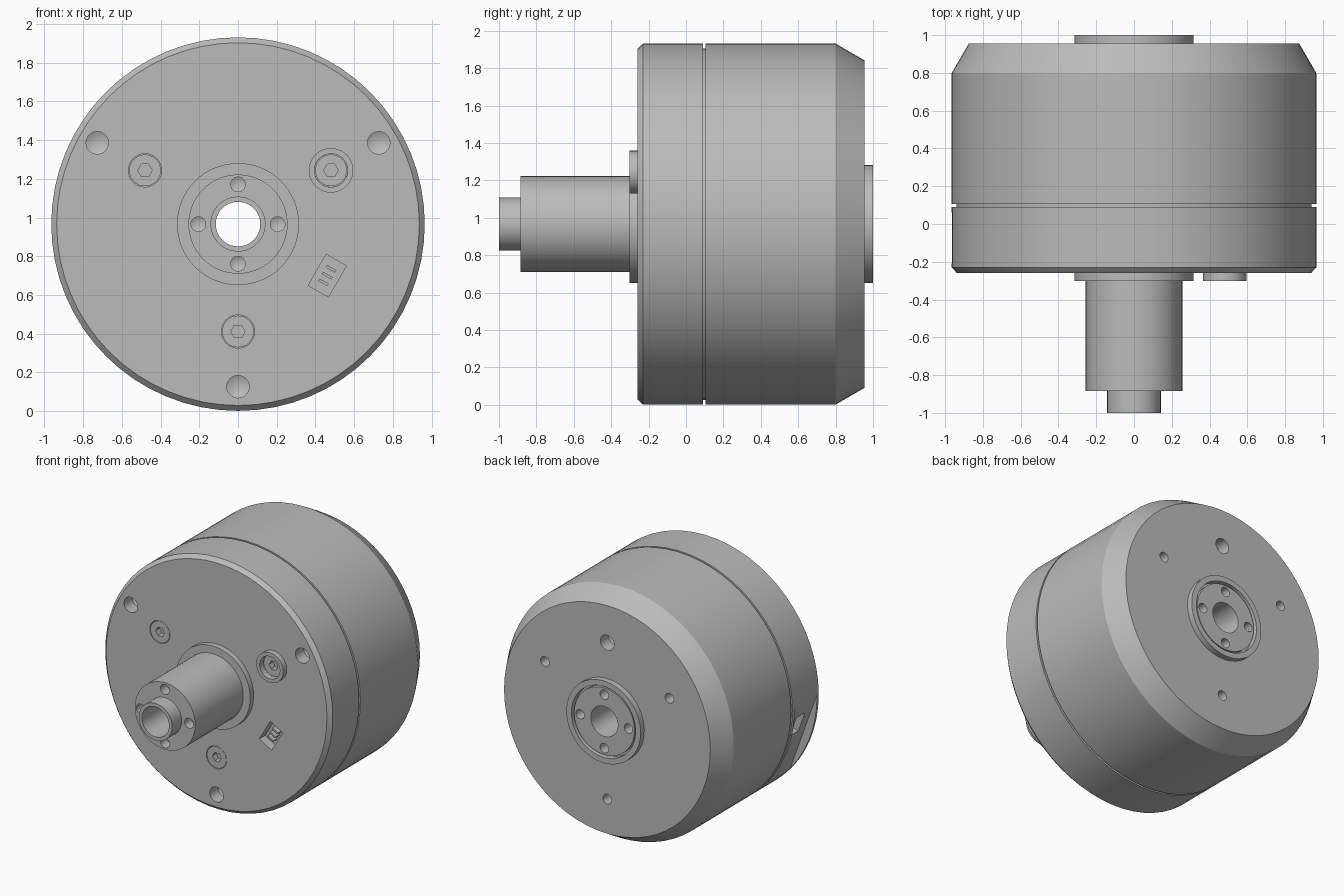
import bpy, bmesh
from math import sin, cos, radians, tau
from mathutils import Vector

cube = bpy.data.objects.get("Cube")
if cube:
    bpy.data.objects.remove(cube, do_unlink=True)

AXIS_Z = 0.966     # height of the motor axis
FACE = -0.26       # front face of the housing
BACK = 0.955       # rear face of the body

grey = bpy.data.materials.new("machined_grey")
grey.use_nodes = True
grey.diffuse_color = (0.5, 0.5, 0.5, 1)
grey.node_tree.nodes["Principled BSDF"].inputs["Base Color"].default_value = (0.5, 0.5, 0.5, 1)


def finish(name, bm, x, z):
    bmesh.ops.recalc_face_normals(bm, faces=bm.faces)
    mesh = bpy.data.meshes.new(name)
    bm.to_mesh(mesh)
    bm.free()
    mesh.materials.append(grey)
    ob = bpy.data.objects.new(name, mesh)
    ob.location = (x, 0, AXIS_Z + z)
    bpy.context.collection.objects.link(ob)
    return ob


def lathe(name, profile, x=0, z=0, steps=64, closed=True):
    """Turn a (radius, y) profile around the y direction."""
    bm = bmesh.new()
    vs = [bm.verts.new((r, y, 0)) for r, y in profile]
    pairs = list(zip(vs, vs[1:]))
    if closed:
        pairs.append((vs[-1], vs[0]))
    edges = [bm.edges.new(p) for p in pairs]
    bmesh.ops.spin(bm, geom=vs + edges, cent=(0, 0, 0), axis=(0, 1, 0),
                   angle=tau, steps=steps)
    bmesh.ops.remove_doubles(bm, verts=bm.verts, dist=1e-5)
    return finish(name, bm, x, z)


def ring(name, inner, outer, y0, y1, x=0, z=0, steps=64):
    return lathe(name, [(inner, y0), (outer, y0), (outer, y1), (inner, y1)], x, z, steps)


def drill(x, z, r, face, depth, tip=0.5, steps=24):
    """Cutter with a conical tip; a positive depth runs towards +y."""
    s = 1 if depth > 0 else -1
    profile = [(0, face - s * 0.02), (r, face - s * 0.02),
               (r, face + depth), (0, face + depth + s * r * tip)]
    return lathe("drill", profile, x, z, steps, closed=False)


def box(name, dist, angle, y, size):
    """Box at a distance from the axis, turned to face outwards."""
    bm = bmesh.new()
    bmesh.ops.create_cube(bm, size=1)
    bmesh.ops.scale(bm, vec=Vector(size), verts=bm.verts)
    bmesh.ops.translate(bm, vec=(0, y, 0), verts=bm.verts)
    a = radians(angle)
    ob = finish(name, bm, dist * cos(a), dist * sin(a))
    ob.rotation_euler[1] = -a
    return ob


def cut(target, cutters):
    bpy.context.view_layer.update()
    for c in cutters:
        c.hide_render = True
        mod = target.modifiers.new("cut", "BOOLEAN")
        mod.object = c
        mod.solver = "EXACT"
        bpy.ops.object.select_all(action="DESELECT")
        bpy.context.view_layer.objects.active = target
        target.select_set(True)
        bpy.ops.object.modifier_apply(modifier=mod.name)
        bpy.data.objects.remove(c, do_unlink=True)


def polar(radius, degrees):
    return radius * cos(radians(degrees)), radius * sin(radians(degrees))


THIRDS = (30, 150, 270)
QUARTERS = (0, 90, 180, 270)

# Front housing: mounting holes, screw seats, socket pocket, side flat and slot
housing = lathe("front_housing", [(0.24, FACE), (0.937, FACE), (0.965, -0.23),
                                  (0.965, 0.09), (0.24, 0.09)])
cutters = [drill(*polar(0.84, a), 0.058, FACE, 0.1) for a in THIRDS]
cutters += [drill(*polar(0.555, a), 0.086, FACE, 0.08, 0) for a in THIRDS]
cutters.append(box("pocket", 0.533, -30, FACE, (0.12, 0.14, 0.185)))
cutters.append(box("side_flat", 1.105, 200, -0.075, (0.4, 0.27, 0.8)))
cutters.append(box("cable_slot", 0.89, 192, -0.075, (0.12, 0.1, 0.16)))
cut(housing, cutters)

# Seam core between the two halves
ring("seam_core", 0.24, 0.94, 0.085, 0.11)

# Rear body with tapered edge and holes in the back
body = lathe("rear_body", [(0.24, 0.105), (0.965, 0.105), (0.965, 0.8),
                           (0.875, BACK), (0.24, BACK)])
cutters = [drill(*polar(0.61, a), 0.037, BACK, -0.1) for a in THIRDS]
cutters.append(drill(0, 0.59, 0.058, BACK, -0.1))
cut(body, cutters)

# Hollow shaft with bolt holes at both ends
shaft = lathe("hollow_shaft", [(0.115, -1), (0.142, -1), (0.142, -0.885), (0.256, -0.885),
                               (0.256, 0.99), (0.115, 0.99)])
cutters = [drill(*polar(0.205, a), 0.038, -0.885, 0.08) for a in QUARTERS]
cutters += [drill(*polar(0.205, a), 0.036, 0.99, -0.08) for a in QUARTERS]
cut(shaft, cutters)

# Flanges around the shaft
ring("front_flange", 0.25, 0.315, -0.302, -0.25)
ring("rear_flange", 0.272, 0.315, 0.94, 1.0)

# Socket screws sunk in the front face
for a in THIRDS:
    x, z = polar(0.555, a)
    screw = ring("socket_screw", 0, 0.082, FACE + 0.002, FACE + 0.085, x, z, 32)
    cut(screw, [drill(x, z, 0.037, FACE, 0.05, 0, steps=6)])

# Raised collar around one screw
ring("screw_collar", 0.086, 0.115, -0.302, FACE + 0.04, *polar(0.555, 30), steps=40)

# Pins in the socket pocket
for i in (-1, 0, 1):
    pin = box("socket_pin", 0.533, -30, FACE + 0.05, (0.055, 0.06, 0.014))
    pin.location.x += i * 0.04 * sin(radians(30))
    pin.location.z += i * 0.04 * cos(radians(30))

# Smooth shading with crisp machined edges
for ob in bpy.context.scene.objects:
    if ob.type == "MESH":
        bpy.ops.object.select_all(action="DESELECT")
        bpy.context.view_layer.objects.active = ob
        ob.select_set(True)
        bpy.ops.object.shade_smooth_by_angle(angle=radians(25))
